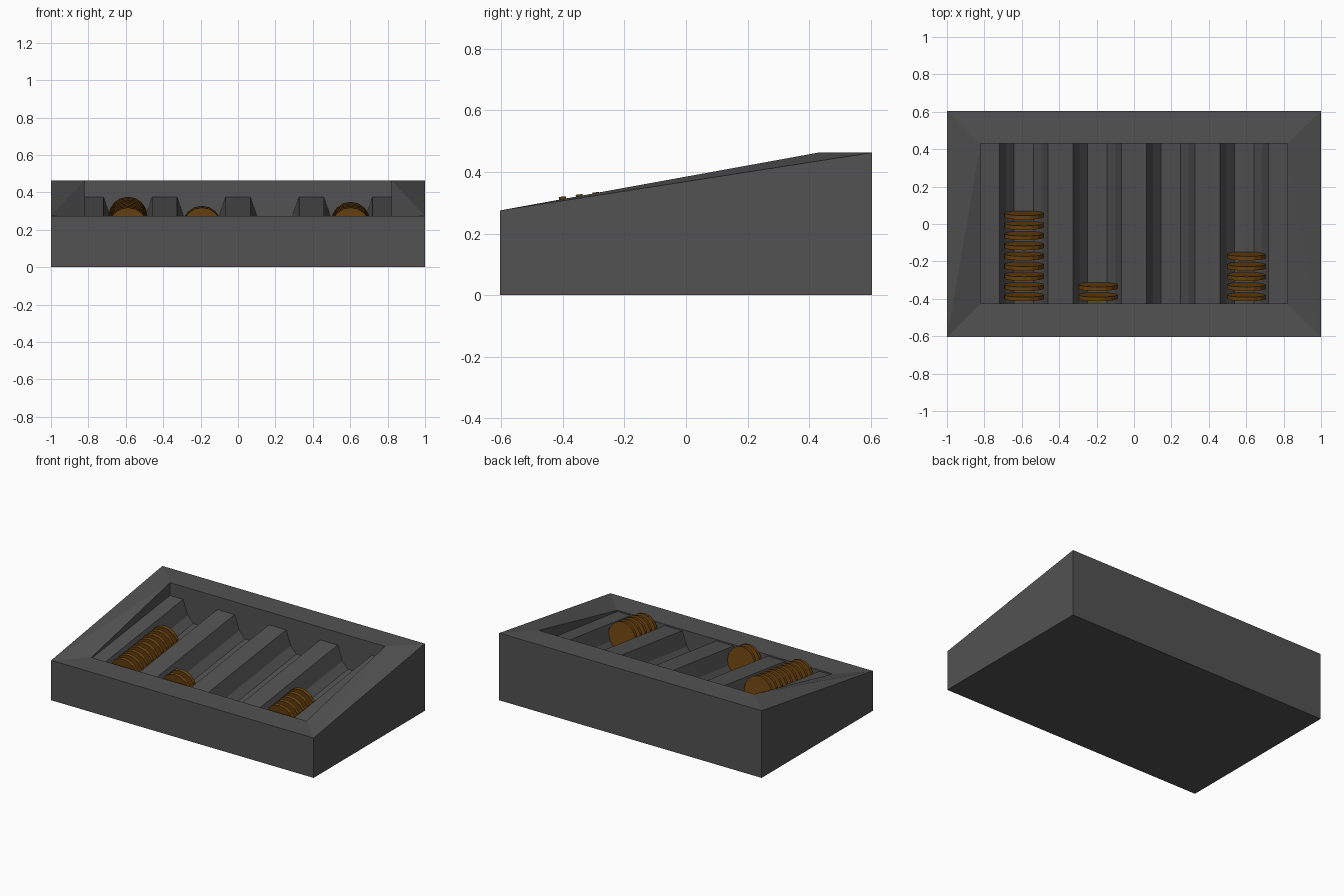
import bpy, bmesh, math
from mathutils import Matrix, Vector

if "Cube" in bpy.data.objects:
    bpy.data.objects.remove(bpy.data.objects["Cube"])


def material(name, rgb):
    m = bpy.data.materials.new(name)
    m.diffuse_color = (*rgb, 1)
    m.use_nodes = True
    m.node_tree.nodes["Principled BSDF"].inputs["Base Color"].default_value = m.diffuse_color
    return m


GREY = material("dark grey plastic", (0.085, 0.085, 0.085))
COPPER = material("copper coin", (0.15, 0.056, 0.005))


def finish(bm, name, mat):
    me = bpy.data.meshes.new(name)
    bm.to_mesh(me)
    bm.free()
    me.materials.append(mat)
    ob = bpy.data.objects.new(name, me)
    bpy.context.collection.objects.link(ob)
    return ob


YF, YB = -0.425, 0.43          # inner opening, front and back
XI = 0.82                      # inner half width
Z_FRONT, Z_BACK = 0.275, 0.463
LAND_F, LAND_B = 0.266, 0.375  # height of the ridges at front and back
GROOVES = (-0.589, -0.196, 0.196, 0.589)


# Case: wedge-shaped box with a wide rim around an opening
def build_case():
    bm = bmesh.new()

    def ring(x, yf, yb, zf, zb):
        return [bm.verts.new(p) for p in
                ((-x, yf, zf), (x, yf, zf), (x, yb, zb), (-x, yb, zb))]

    rings = [ring(1, -0.605, 0.605, 0, 0),
             ring(1, -0.605, 0.605, Z_FRONT, Z_BACK),
             ring(XI, YF, YB, Z_FRONT, Z_BACK),
             ring(XI, YF, YB, 0.08, 0.08)]
    bm.faces.new(rings[0][::-1])
    bm.faces.new(rings[3])
    for r, (a, b) in enumerate(zip(rings, rings[1:])):
        for i in range(4):
            j = (i + 1) % 4
            if r == 1 and i in (1, 3):
                # twisted side rims fold from outer front to inner back
                f, k = (i, j) if i == 1 else (j, i)
                bm.faces.new((a[f], a[k], b[k]))
                bm.faces.new((a[f], b[k], b[f]))
            else:
                bm.faces.new((a[i], a[j], b[j], b[i]))
    bmesh.ops.recalc_face_normals(bm, faces=bm.faces)
    finish(bm, "case", GREY)


# Tray: one grooved profile swept up the slope
def build_tray():
    groove = [(-0.13, 0), (-0.095, -0.1), (-0.052, -0.146),
              (0.052, -0.146), (0.095, -0.1), (0.13, 0)]
    profile = [(-XI, 0)]
    for c in GROOVES:
        profile += [(c + x, z) for x, z in groove]
    profile.append((XI, 0))
    bm = bmesh.new()
    front = [bm.verts.new((x, YF, LAND_F + z)) for x, z in profile]
    back = [bm.verts.new((x, YB, LAND_B + z)) for x, z in profile]
    for i in range(len(profile) - 1):
        bm.faces.new((front[i], front[i + 1], back[i + 1], back[i]))
    finish(bm, "coin_tray", GREY)


# Coins: rows of discs standing square to the slope
def build_coins(name, x, count):
    slope = math.atan2(LAND_B - LAND_F, YB - YF)
    step = 0.0545
    bm = bmesh.new()
    for i in range(count):
        pos = Vector((x, -0.389 + i * step,
                      0.217 + i * step * math.tan(slope)))
        mat = (Matrix.Translation(pos)
               @ Matrix.Rotation(slope - math.pi / 2, 4, 'X'))
        bmesh.ops.create_cone(bm, cap_ends=True, segments=16, radius1=0.104,
                              radius2=0.104, depth=0.022, matrix=mat)
    finish(bm, name, COPPER)


build_case()
build_tray()
build_coins("left_coin_stack", -0.588, 9)
build_coins("middle_coin_stack", -0.193, 2)
build_coins("right_coin_stack", 0.602, 5)
